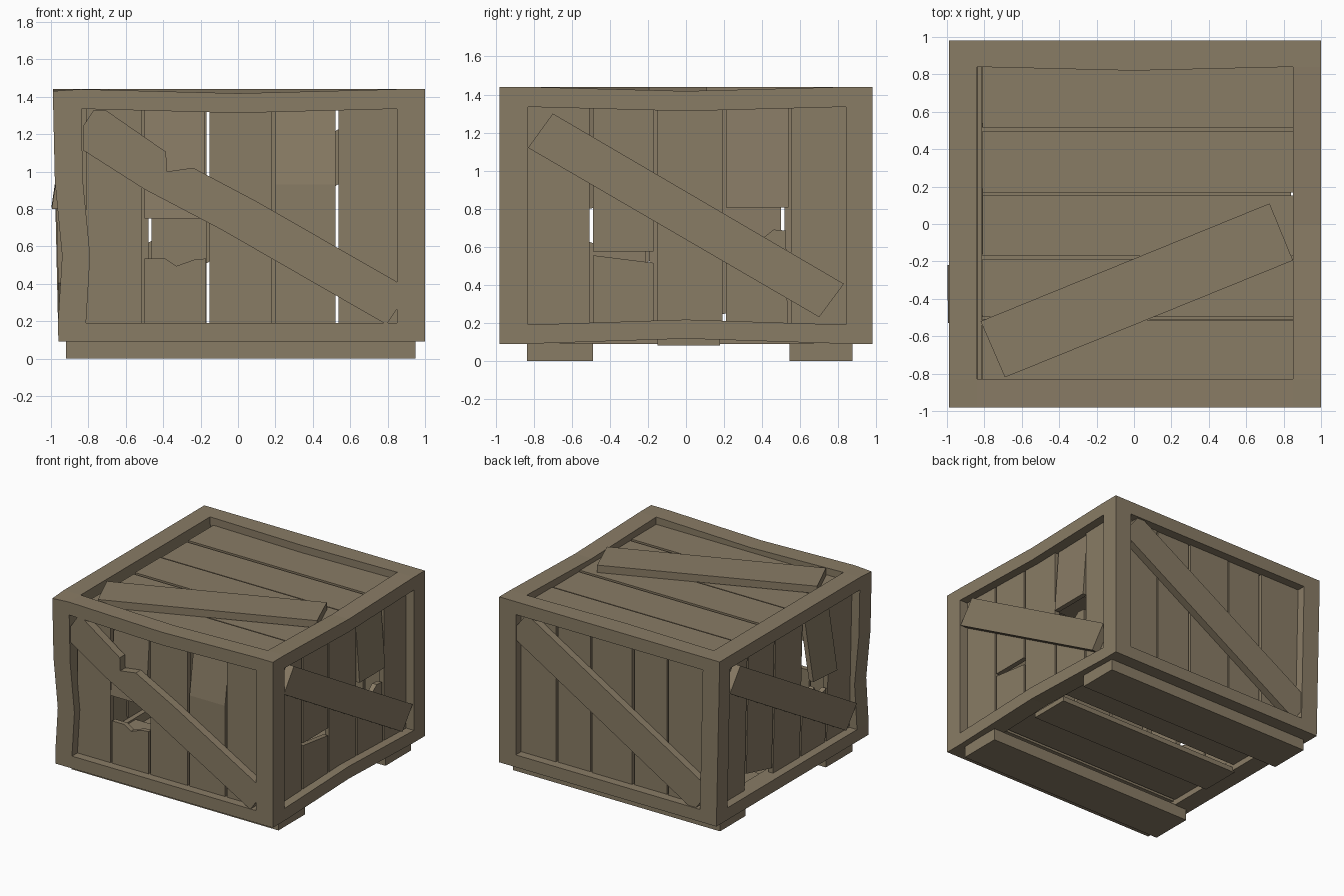
import bpy, bmesh
from mathutils import Vector

if "Cube" in bpy.data.objects:
    bpy.data.objects.remove(bpy.data.objects["Cube"])

wood = bpy.data.materials.new("weathered brown wood")
wood.diffuse_color = (0.25, 0.2, 0.13, 1)
wood.use_nodes = True
wood.node_tree.nodes["Principled BSDF"].inputs["Base Color"].default_value = wood.diffuse_color

# Each side maps (u, v, depth below the outer surface) to space
SIDES = {
    "front": lambda u, v, d: (u, -0.98 + d, v),
    "back": lambda u, v, d: (u, 0.98 - d, v),
    "right": lambda u, v, d: (1.0 - d, u, v),
    "left": lambda u, v, d: (-0.96 - 0.022 * (v - 0.09) + d, u, v),
    "top": lambda u, v, d: (u, v, 1.44 - d),
    "bottom": lambda u, v, d: (u, v, 0.09 + d),
}


def finish(name, bm):
    bmesh.ops.recalc_face_normals(bm, faces=bm.faces)
    me = bpy.data.meshes.new(name)
    bm.to_mesh(me)
    bm.free()
    me.materials.append(wood)
    bpy.context.collection.objects.link(bpy.data.objects.new(name, me))


def board(name, side, pts, d0, d1):
    """Extruded outline; a third value on a point shifts its depth."""
    bm = bmesh.new()
    rings = []
    for d in (d0, d1):
        rings.append([bm.verts.new(SIDES[side](p[0], p[1], d + (p[2] if len(p) > 2 else 0)))
                      for p in pts])
    bm.faces.new(rings[0])
    bm.faces.new(rings[1])
    n = len(pts)
    for i in range(n):
        j = (i + 1) % n
        bm.faces.new((rings[0][i], rings[0][j], rings[1][j], rings[1][i]))
    finish(name, bm)


def planks(side, bounds, lo, hi, along_u=False, skip=(), d0=0.07, d1=0.11, gap=0.008):
    for i, (a, b) in enumerate(zip(bounds, bounds[1:])):
        if i in skip:
            continue
        a, b = a + gap, b - gap
        k = 0.006 * (i % 2)          # alternate boards sit slightly deeper
        pts = [(a, lo), (b, lo), (b, hi), (a, hi)]
        if along_u:
            pts = [(v, u) for u, v in pts]
        board(f"{side}_plank_{i + 1}", side, pts, d0 + k, d1 + k)


# Frame: twelve joined beams, made from the filled cells of a coarse grid
X = [-0.99, -0.84, 0.0, 0.85, 1.0]
Y = [-0.98, -0.83, 0.0, 0.84, 0.98]
Z = [0.09, 0.19, 0.55, 0.95, 1.335, 1.44]


def filled(c):
    if any(c[a] < 0 or c[a] > m for a, m in enumerate((3, 3, 4))):
        return False
    return sum(c[a] in (0, m) for a, m in enumerate((3, 3, 4))) >= 2


def warp(i, j, k):
    x, y, z = X[i], Y[j], Z[k]
    if i <= 1:                                    # left side leans in at the foot
        x += 0.022 * (1.44 - z)
    if i <= 1 and j <= 1 and k == 2:              # dented front left post
        x += 0.03
    if k >= 4 and ((i == 2 and j <= 1) or (j == 2 and i >= 3)):
        z -= 0.022                                # sagging top rails
    if k >= 4 and i == 2 and j == 3:
        y -= 0.02
    if k <= 1 and j == 2 and i >= 3:              # arched lower right rail
        z += 0.027
    if k >= 4 and i == 0 and j == 0:
        z -= 0.01
    return x, y, z


bm = bmesh.new()
cache = {}


def vert(c):
    if c not in cache:
        cache[c] = bm.verts.new(warp(*c))
    return cache[c]


for i in range(4):
    for j in range(4):
        for k in range(5):
            if not filled((i, j, k)):
                continue
            for ax in range(3):
                for s in (0, 1):
                    nb = [i, j, k]
                    nb[ax] += 2 * s - 1
                    if filled(nb):
                        continue
                    quad = []
                    for p, q in ((0, 0), (1, 0), (1, 1), (0, 1)):
                        c = [i, j, k]
                        c[ax] += s
                        c[(ax + 1) % 3] += p
                        c[(ax + 2) % 3] += q
                        quad.append(vert(tuple(c)))
                    bm.faces.new(quad)
finish("crate_frame", bm)

# Wall, lid and floor planks
LO, HI = 0.17, 1.35
planks("front", [-0.82, -0.505, -0.16, 0.19, 0.53, 0.86], LO, HI, skip=(1, 3))
planks("back", [-0.85, -0.47, -0.16, 0.22, 0.53, 0.86], LO, HI)
planks("right", [-0.84, -0.5, -0.16, 0.2, 0.545, 0.85], LO, HI, skip=(1, 3))
planks("left", [-0.84, -0.53, -0.2, 0.16, 0.51, 0.85], LO, HI, skip=(1, 3))
planks("top", [-0.84, -0.505, -0.18, 0.16, 0.505, 0.85], -0.81, 0.86, True, d0=0.06, d1=0.1)
planks("bottom", [-0.84, -0.5, -0.15, 0.18, 0.53, 0.85], -0.85, 0.86, True, skip=(2,),
       d0=0.04, d1=0.08)
board("bottom_loose_plank", "bottom",
      [(-0.83, -0.15), (0.84, -0.15), (0.84, 0.18), (-0.83, 0.18)], -0.01, 0.03)

# Broken and bent planks
A, B = 0.07, 0.11
board("front_broken_upper", "front",
      [(-0.5, 0.75, -0.02), (-0.18, 0.75, -0.02), (-0.18, HI, 0.03), (-0.5, HI, 0.03)], A, B)
board("front_broken_stub", "front",
      [(-0.5, LO), (-0.17, LO), (-0.17, 0.535), (-0.23, 0.53), (-0.33, 0.495),
       (-0.39, 0.535), (-0.5, 0.535)], A, B)
board("front_bent_lower", "front", [(0.2, LO), (0.52, LO), (0.52, 0.93), (0.2, 0.93)], A, B)
board("front_bent_upper", "front",
      [(0.2, 0.93), (0.52, 0.93), (0.52, HI, 0.06), (0.2, HI, 0.06)], A, B)
board("right_broken_upper_a", "right",
      [(-0.49, 0.575), (-0.17, 0.575), (-0.17, HI), (-0.49, HI)], A, B)
board("right_broken_stub_a", "right",
      [(-0.49, LO), (-0.17, LO), (-0.17, 0.515), (-0.49, 0.555)], A, B)
board("right_broken_upper_b", "right",
      [(0.21, 0.805, -0.02), (0.54, 0.805, -0.02), (0.54, HI, 0.02), (0.21, HI, 0.02)], A, B)
board("right_broken_stub_b", "right",
      [(0.21, LO), (0.535, LO), (0.525, 0.685), (0.46, 0.69), (0.41, 0.65),
       (0.33, 0.66), (0.21, 0.6)], A, B)
board("left_loose_upper", "left",
      [(-0.53, 0.8, -0.09), (-0.22, 0.82, -0.09), (-0.21, HI), (-0.52, HI)], A, B)
board("left_broken_stub", "left",
      [(-0.52, LO), (-0.21, LO), (-0.21, 0.72), (-0.29, 0.66), (-0.36, 0.7),
       (-0.43, 0.6), (-0.52, 0.63)], A, B)
board("left_short_plank", "left",
      [(0.17, 0.24), (0.5, 0.32), (0.5, HI), (0.17, HI)], A, B)

# Diagonal braces
board("front_brace", "front",
      [(-0.83, 1.115), (-0.5, 0.905), (-0.09, 0.69), (0.78, 0.19), (0.8, 0.19), (0.85, 0.265),
       (0.85, 0.41), (0.1, 0.84), (-0.24, 1.02), (-0.38, 1.0), (-0.385, 1.105),
       (-0.71, 1.33), (-0.77, 1.33), (-0.83, 1.24)], 0.005, A)
board("back_brace", "back",
      [(0.85, 1.12), (0.85, 1.24), (0.78, 1.33), (0.71, 1.33), (-0.83, 0.41),
       (-0.83, 0.27), (-0.77, 0.19), (-0.7, 0.19)], 0.01, A)
diagonal = [(-0.83, 1.12), (0.7, 0.23), (0.83, 0.405), (-0.7, 1.3)]
board("right_brace", "right", diagonal, 0.005, A)
board("left_brace", "left", [(-u, v) for u, v in diagonal], 0.005, A)
board("top_brace", "top",
      [(-0.82, -0.52), (-0.69, -0.82), (0.85, -0.195), (0.725, 0.11)], 0.0, 0.06)

# Skids under the floor
for name, y0, y1 in (("front_skid", -0.835, -0.49), ("back_skid", 0.545, 0.875)):
    board(name, "bottom", [(-0.92, y0), (0.95, y0), (0.95, y1), (-0.92, y1)], -0.09, 0.005)
